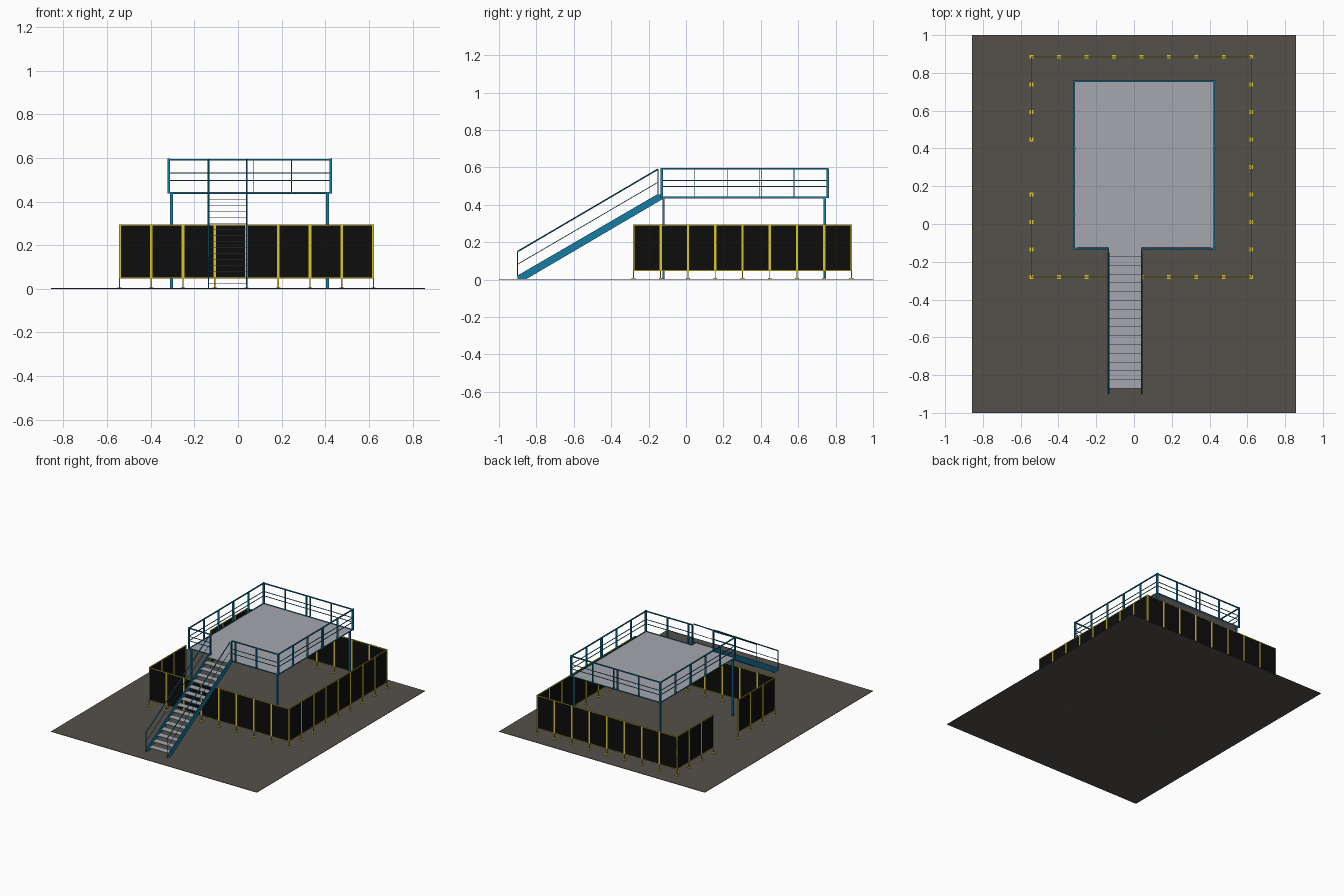
import bpy, bmesh, math
from mathutils import Vector, Matrix

if "Cube" in bpy.data.objects:
    bpy.data.objects.remove(bpy.data.objects["Cube"])


def material(name, rgb):
    m = bpy.data.materials.new(name)
    m.diffuse_color = (*rgb, 1)
    m.use_nodes = True
    m.node_tree.nodes["Principled BSDF"].inputs["Base Color"].default_value = m.diffuse_color
    return m


BLUE = material("blue_steel", (0.008, 0.2, 0.37))
YELLOW = material("yellow_paint", (0.7, 0.58, 0.02))
BLACK = material("black_mesh", (0.004, 0.004, 0.004))
FLOOR = material("floor_brown", (0.09, 0.08, 0.07))
GREY = material("light_grey", (0.38, 0.38, 0.43))


class Part:
    """Collects boxes and bars into a single named object."""

    def __init__(self, name, mat):
        self.name, self.mat, self.bm = name, mat, bmesh.new()

    def box(self, x0, x1, y0, y1, z0, z1):
        c = Vector((x0 + x1, y0 + y1, z0 + z1)) / 2
        s = Matrix.Diagonal((abs(x1 - x0), abs(y1 - y0), abs(z1 - z0), 1))
        bmesh.ops.create_cube(self.bm, size=1, matrix=Matrix.Translation(c) @ s)

    def post(self, x, y, z0, z1, wx, wy):
        self.box(x - wx / 2, x + wx / 2, y - wy / 2, y + wy / 2, z0, z1)

    def bar(self, a, b, r, sides=8):
        a, b = Vector(a), Vector(b)
        d = b - a
        m = Matrix.Translation((a + b) / 2) @ d.to_track_quat('Z', 'Y').to_matrix().to_4x4()
        bmesh.ops.create_cone(self.bm, cap_ends=True, segments=sides, radius1=r,
                              radius2=r, depth=d.length, matrix=m)

    def prism_x(self, x0, x1, outline):
        f = self.bm.faces.new([self.bm.verts.new((x0, y, z)) for y, z in outline])
        ext = bmesh.ops.extrude_face_region(self.bm, geom=[f])["geom"]
        bmesh.ops.translate(self.bm, vec=(x1 - x0, 0, 0),
                            verts=[v for v in ext if isinstance(v, bmesh.types.BMVert)])

    def done(self):
        bmesh.ops.recalc_face_normals(self.bm, faces=self.bm.faces)
        me = bpy.data.meshes.new(self.name)
        self.bm.to_mesh(me)
        self.bm.free()
        me.materials.append(self.mat)
        ob = bpy.data.objects.new(self.name, me)
        bpy.context.collection.objects.link(ob)


# Main dimensions
DX0, DX1, DY0, DY1, DZ = -0.317, 0.425, -0.13, 0.757, 0.44
SX0, SX1 = -0.135, 0.04
STEPS = 16

# Floor slab
floor = Part("floor", FLOOR)
floor.box(-0.857, 0.857, -1, 1, 0, 0.003)
floor.done()

# Raised deck
deck = Part("deck", GREY)
deck.box(DX0 + 0.005, DX1 - 0.005, DY0 + 0.005, DY1 - 0.005, DZ - 0.006, DZ)
deck.done()

# Deck legs
legs = Part("deck_legs", BLUE)
for x in (-0.304, 0.41):
    for y in (-0.12, 0.742):
        legs.post(x, y, 0, DZ - 0.004, 0.014, 0.012)
legs.done()

# Guard rails: flat bar posts set edge-on, kick rail, two mid rails, top rail
guard = Part("guard_rails", BLUE)
RZ = 0.592


def guard_run(axis, fixed, stations):
    a, b = stations[0], stations[-1]
    for t in stations:
        if axis == 'x':
            guard.post(t, fixed, DZ - 0.004, RZ, 0.004, 0.013)
        else:
            guard.post(fixed, t, DZ - 0.004, RZ, 0.013, 0.004)
    for z, h, w in ((DZ, 0.007, 0.004), (0.497, 0.004, 0.004),
                    (0.53, 0.004, 0.004), (RZ, 0.007, 0.008)):
        if axis == 'x':
            guard.box(a, b, fixed - w / 2, fixed + w / 2, z - h / 2, z + h / 2)
        else:
            guard.box(fixed - w / 2, fixed + w / 2, a, b, z - h / 2, z + h / 2)


guard_run('x', DY0, [DX0, SX0])
guard_run('x', DY0, [SX1, 0.07, 0.245, DX1])
guard_run('x', DY1, [DX0, -0.135, 0.04, 0.07, 0.245, DX1])
for x in (DX0, DX1):
    guard_run('y', x, [DY0, 0.047, 0.22, 0.392, 0.402, 0.577, DY1])
    for y in (DY0, DY1):
        guard.post(x, y, DZ - 0.004, 0.597, 0.012, 0.012)
guard.done()

# Stair treads, the last one level with the deck
treads = Part("stair_treads", GREY)
run, rise = 0.745 / STEPS, DZ / STEPS
for k in range(1, STEPS + 1):
    y = -0.872 + (k - 1) * run
    treads.box(SX0, SX1, y, y + run + 0.002, k * rise - 0.004, k * rise)
treads.done()

# Stair stringers
stringers = Part("stair_stringers", BLUE)
side = [(-0.9, 0), (-0.858, 0), (-0.125, 0.43), (-0.125, 0.455), (-0.155, 0.455), (-0.9, 0.022)]
for x in (SX0, SX1):
    stringers.prism_x(x - 0.003, x + 0.003, side)
stringers.done()

# Stair handrails
hand = Part("stair_handrails", BLUE)
for x in (SX0, SX1):
    hand.bar((x, -0.9, 0.15), (x, -0.15, 0.59), 0.004)
    hand.bar((x, -0.9, 0.082), (x, -0.15, 0.52), 0.002)
    hand.bar((x, -0.9, 0.02), (x, -0.9, 0.15), 0.0025)
    hand.bar((x, -0.15, 0.45), (x, -0.15, 0.59), 0.0025)
hand.done()

# Perimeter fence: 8 bays per side, one double-wide opening on the left
FX0, FX1, FY0, FY1, FZ0, FZ1, N = -0.543, 0.621, -0.281, 0.885, 0.047, 0.295, 8
frame = Part("fence_frames", YELLOW)
mesh = Part("fence_panels", BLACK)
feet = Part("fence_feet", YELLOW)


def fence_side(a, b, skip=()):
    a, b = Vector(a), Vector(b)
    along_x = abs(b.x - a.x) > abs(b.y - a.y)
    d = (b - a).normalized()

    def slab(part, p, q, z0, z1, t):
        nx, ny = (0, t / 2) if along_x else (t / 2, 0)
        part.box(min(p.x, q.x) - nx, max(p.x, q.x) + nx,
                 min(p.y, q.y) - ny, max(p.y, q.y) + ny, z0, z1)

    used = set()
    for i in range(N):
        if i in skip:
            continue
        used |= {i, i + 1}
        p, q = a.lerp(b, i / N), a.lerp(b, (i + 1) / N)
        slab(mesh, p, q, FZ0 + 0.002, FZ1 - 0.002, 0.002)
        for z in (FZ0, FZ1 - 0.005):
            slab(frame, p, q, z, z + 0.005, 0.005)
        for e, s in ((p, 1), (q, -1)):
            slab(frame, e, e + d * (0.006 * s), FZ0, FZ1, 0.006)
    for i in used:
        p = a.lerp(b, i / N)
        feet.post(p.x, p.y, 0, FZ0 + 0.01, 0.005, 0.005)
        feet.post(p.x, p.y, 0.003, 0.007, 0.02, 0.02)


fence_side((FX0, FY0), (FX1, FY0))
fence_side((FX0, FY1), (FX1, FY1))
fence_side((FX1, FY0), (FX1, FY1))
fence_side((FX0, FY0), (FX0, FY1), skip=(3, 4))
for p in (frame, mesh, feet):
    p.done()
